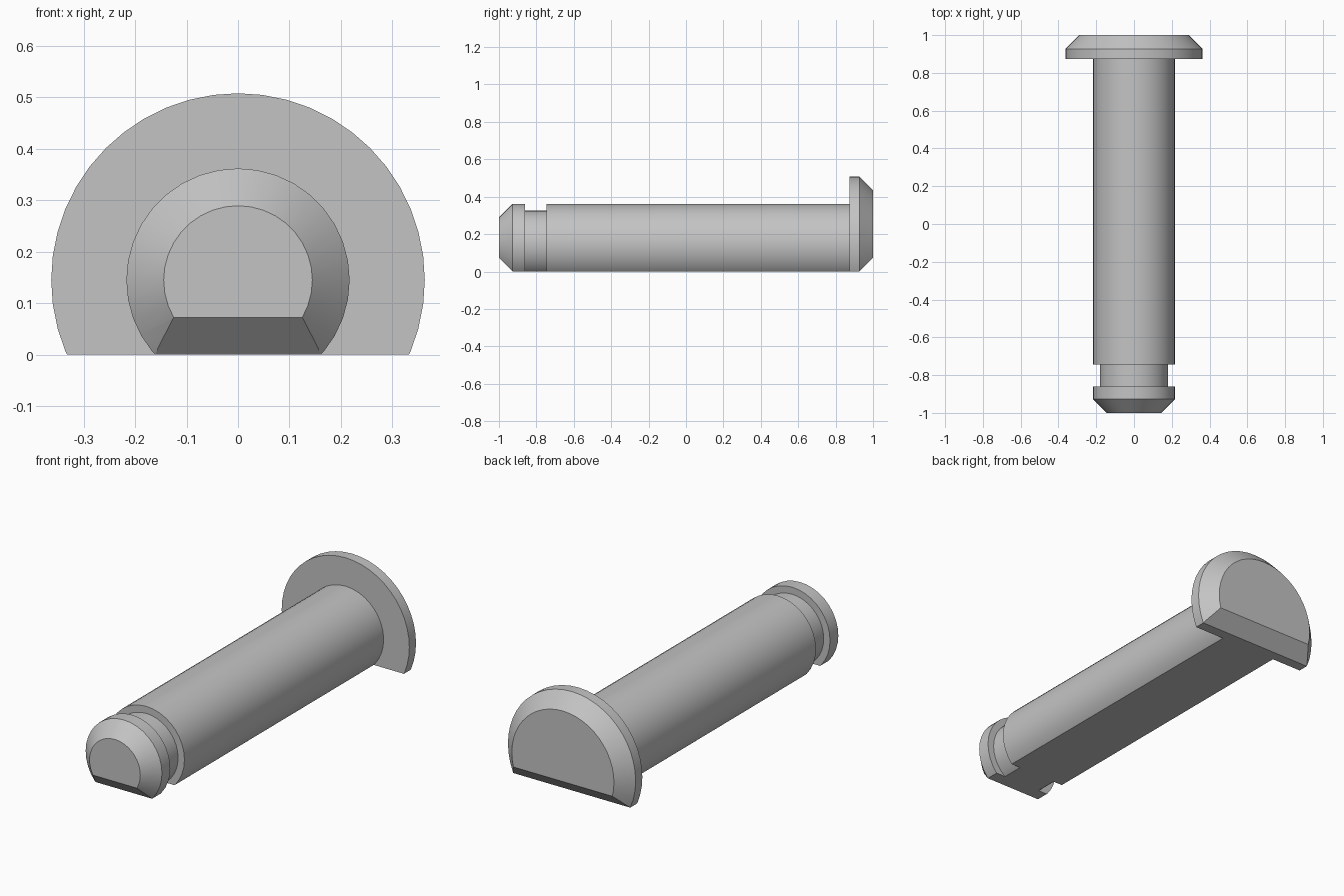
import bpy
import bmesh
from math import radians, tau
from mathutils import Vector

cube = bpy.data.objects.get("Cube")
if cube:
    bpy.data.objects.remove(cube, do_unlink=True)

AXIS_Z = 0.145      # height of the pin axis above the ground flat
CHAMFER = 0.0725
SHAFT_R = 0.217
GROOVE_R = 0.181
HEAD_R = 0.363
HEAD_Y = 0.873      # inner face of the head

steel = bpy.data.materials.new("grey steel")
steel.use_nodes = True
colour = (0.55, 0.55, 0.55, 1)
steel.diffuse_color = colour
steel.node_tree.nodes["Principled BSDF"].inputs["Base Color"].default_value = colour


def slice_off(bm, point, normal):
    """Cut away everything on the normal side and cap the opening."""
    geom = bm.verts[:] + bm.edges[:] + bm.faces[:]
    cut = bmesh.ops.bisect_plane(bm, geom=geom, plane_co=point,
                                 plane_no=normal, clear_outer=True)
    edges = [e for e in cut["geom_cut"] if isinstance(e, bmesh.types.BMEdge)]
    bmesh.ops.contextual_create(bm, geom=edges) if len(edges) < 3 else \
        bmesh.ops.holes_fill(bm, edges=edges, sides=0)


def flat_lathe(name, profile, end, steps):
    """Turn a (radius, y) profile about the pin axis, then mill its flats."""
    bm = bmesh.new()
    rings = []
    for radius, y in profile:
        ring = bmesh.ops.create_circle(bm, segments=steps, radius=radius)["verts"]
        for v in ring:
            v.co = Vector((v.co.x, y, AXIS_Z + v.co.y))
        rings.append(ring)
    for a, b in zip(rings, rings[1:]):
        for i in range(steps):
            j = (i + 1) % steps
            bm.faces.new((a[i], a[j], b[j], b[i]))
    bm.faces.new(rings[0])
    bm.faces.new(rings[-1])
    bmesh.ops.recalc_face_normals(bm, faces=bm.faces)

    # Long flat underneath, then the sloping flat at the chamfered end
    slice_off(bm, (0, 0, 0), (0, 0, -1))
    slice_off(bm, (0, end * (1 - CHAMFER), 0), (0, end, -1))
    bmesh.ops.recalc_face_normals(bm, faces=bm.faces)

    mesh = bpy.data.meshes.new(name)
    bm.to_mesh(mesh)
    bm.free()
    mesh.materials.append(steel)
    obj = bpy.data.objects.new(name, mesh)
    bpy.context.collection.objects.link(obj)
    bpy.ops.object.select_all(action="DESELECT")
    obj.select_set(True)
    bpy.context.view_layer.objects.active = obj
    bpy.ops.object.shade_smooth_by_angle(angle=radians(30))
    return obj


# Shaft with chamfered nose and retaining-ring groove
flat_lathe("pin_shaft", [
    (SHAFT_R - CHAMFER, -1), (SHAFT_R, CHAMFER - 1),
    (SHAFT_R, -0.86), (GROOVE_R, -0.86),
    (GROOVE_R, -0.745), (SHAFT_R, -0.745),
    (SHAFT_R, HEAD_Y)], end=-1, steps=36)

# Wide head with chamfered outer rim
flat_lathe("pin_head", [
    (HEAD_R, HEAD_Y), (HEAD_R, 1 - CHAMFER),
    (HEAD_R - CHAMFER, 1)], end=1, steps=48)
